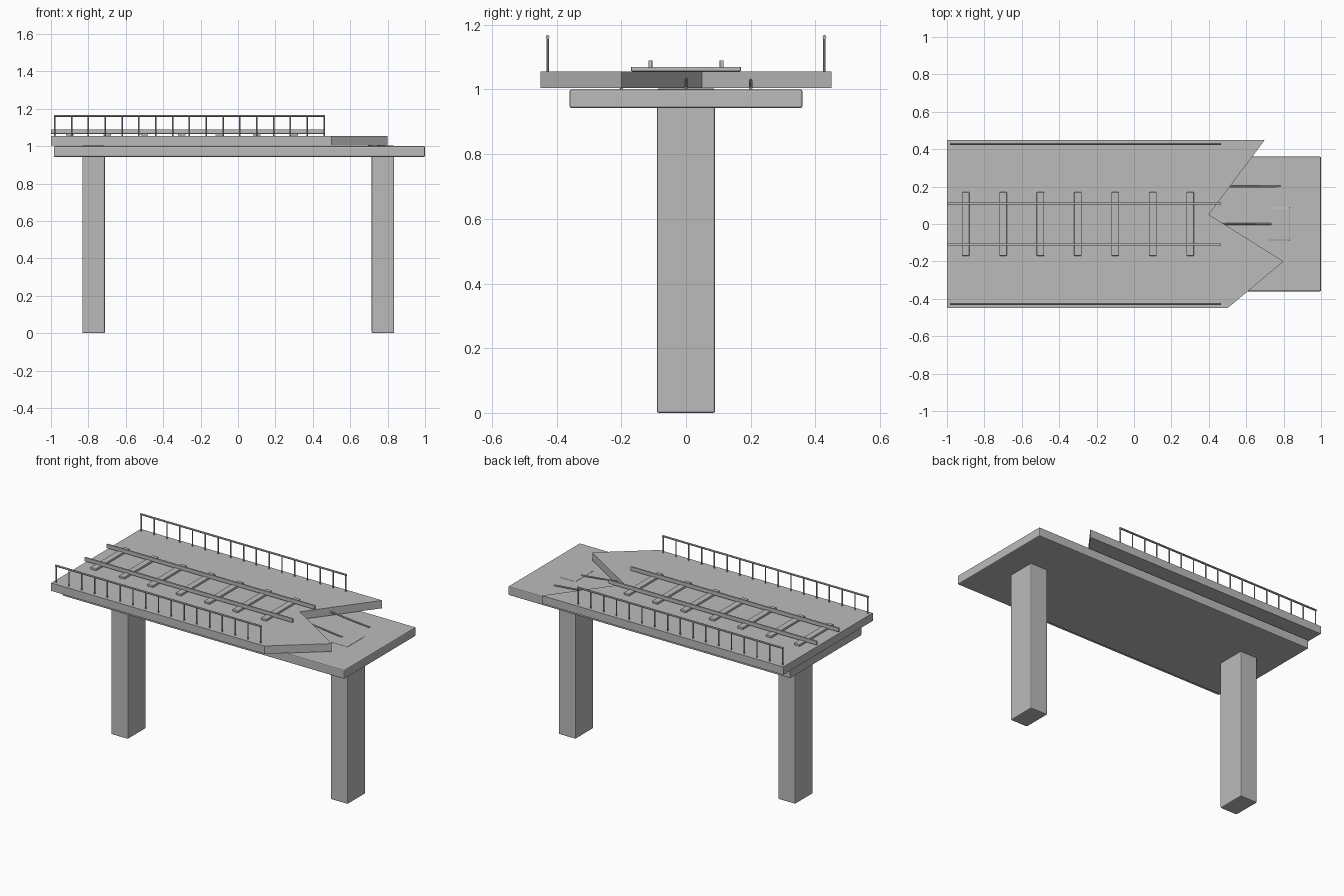
import bpy
import bmesh
from mathutils import Vector

cube = bpy.data.objects.get("Cube")
if cube:
    bpy.data.objects.remove(cube, do_unlink=True)

concrete = bpy.data.materials.new("concrete grey")
concrete.use_nodes = True
GREY = (0.5, 0.5, 0.5, 1)
concrete.diffuse_color = GREY
concrete.node_tree.nodes["Principled BSDF"].inputs["Base Color"].default_value = GREY


def finish(name, bm, bevel=0, smooth=False):
    bmesh.ops.recalc_face_normals(bm, faces=bm.faces)
    mesh = bpy.data.meshes.new(name)
    bm.to_mesh(mesh)
    bm.free()
    mesh.materials.append(concrete)
    obj = bpy.data.objects.new(name, mesh)
    bpy.context.collection.objects.link(obj)
    if bevel:
        mod = obj.modifiers.new("soft edges", "BEVEL")
        mod.width = bevel
        mod.segments = 2
    if smooth:
        bpy.ops.object.select_all(action="DESELECT")
        obj.select_set(True)
        bpy.context.view_layer.objects.active = obj
        bpy.ops.object.shade_smooth_by_angle()
    return obj


def box(name, low, high, bevel=0):
    low, high = Vector(low), Vector(high)
    bm = bmesh.new()
    bmesh.ops.create_cube(bm, size=1)
    bmesh.ops.scale(bm, vec=high - low, verts=bm.verts)
    bmesh.ops.translate(bm, vec=(low + high) / 2, verts=bm.verts)
    return finish(name, bm, bevel)


def rod(name, start, end, radius, sides=8):
    start, end = Vector(start), Vector(end)
    axis = end - start
    bm = bmesh.new()
    bmesh.ops.create_cone(bm, cap_ends=True, segments=sides, radius1=radius,
                          radius2=radius, depth=axis.length)
    bmesh.ops.rotate(bm, verts=bm.verts,
                     matrix=axis.to_track_quat("Z", "Y").to_matrix())
    bmesh.ops.translate(bm, vec=(start + end) / 2, verts=bm.verts)
    return finish(name, bm, smooth=True)


# Supporting slab and pillars
box("support_slab", (-0.985, -0.36, 0.943), (1, 0.36, 1), 0.006)
for side, x in (("right", -0.772), ("left", 0.775)):
    box(side + "_pillar", (x - 0.06, -0.09, 0), (x + 0.06, 0.09, 1.003), 0.006)

# Broken deck: jagged outline pulled up to its thickness
outline = [(-1, -0.45), (0.5, -0.45), (0.8, -0.2), (0.4, 0.05), (0.7, 0.45), (-1, 0.45)]
bm = bmesh.new()
face = bm.faces.new([bm.verts.new((x, y, 1.005)) for x, y in outline])
top = bmesh.ops.extrude_face_region(bm, geom=[face])["geom"]
bmesh.ops.translate(bm, vec=(0, 0, 0.05),
                    verts=[v for v in top if isinstance(v, bmesh.types.BMVert)])
finish("broken_deck", bm)

# Track
for i in range(7):
    x = -0.9 + 0.2 * i
    box(f"sleeper_{i + 1}", (x - 0.02, -0.17, 1.056), (x + 0.02, 0.17, 1.07), 0.003)
for side, s in (("front", -1), ("back", 1)):
    y = 0.11 * s
    box(side + "_rail", (-1, y - 0.006, 1.066), (0.465, y + 0.006, 1.09), 0.002)

# Guard railings
for side, y in (("front", -0.428), ("back", 0.428)):
    rod(side + "_handrail", (-0.985, y, 1.162), (0.465, y, 1.162), 0.006)
    for i in range(17):
        x = -0.98 + 0.09 * i
        rod(f"{side}_post_{i + 1}", (x, y, 1.05), (x, y, 1.162), 0.004)

# Bent reinforcing bars at the break
for name, x0, x1, y, z0 in (("front", 0.5, 0.79, -0.2, 1.03),
                            ("middle", 0.45, 0.735, 0, 1.034),
                            ("back", 0.48, 0.785, 0.2, 1.03)):
    rod(name + "_reinforcing_bar", (x0, y, z0), (x1, y, 1.003), 0.005)
